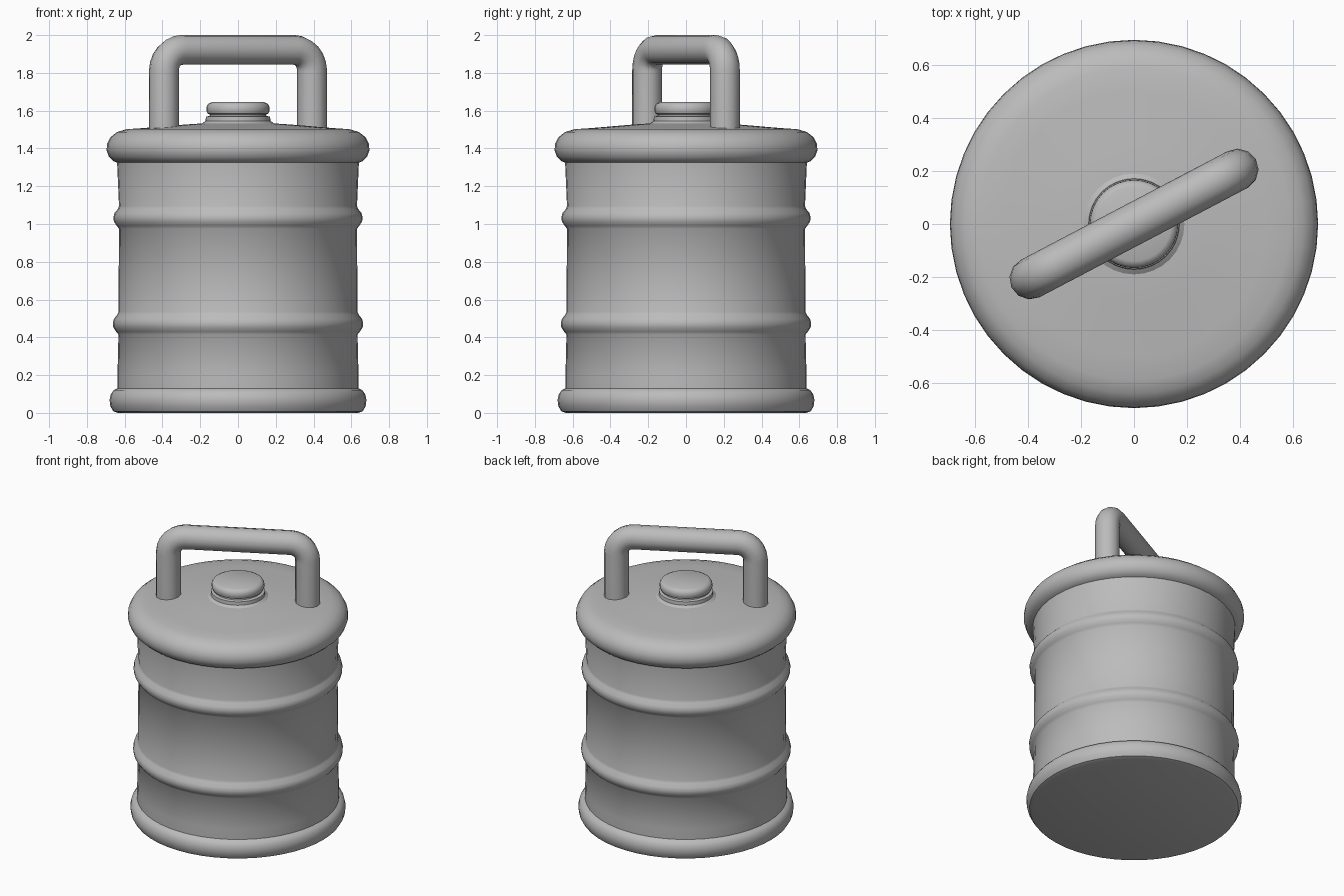
import bpy, bmesh, math
from mathutils import Vector

if "Cube" in bpy.data.objects:
    bpy.data.objects.remove(bpy.data.objects["Cube"])

grey = bpy.data.materials.new("mid grey")
grey.diffuse_color = (0.5, 0.5, 0.5, 1)
grey.use_nodes = True
grey.node_tree.nodes["Principled BSDF"].inputs["Base Color"].default_value = grey.diffuse_color


def finish(obj, angle=40):
    obj.data.materials.clear()
    obj.data.materials.append(grey)
    bpy.ops.object.select_all(action='DESELECT')
    obj.select_set(True)
    bpy.context.view_layer.objects.active = obj
    bpy.ops.object.shade_smooth_by_angle(angle=math.radians(angle))


def lathe(name, profile, sides, angle=40):
    """Revolve (radius, height) points about z; radius 0 closes the end."""
    bm = bmesh.new()
    rings = []
    for r, z in profile:
        if r == 0:
            rings.append([bm.verts.new((0, 0, z))] * sides)
        else:
            rings.append([bm.verts.new((r * math.cos(math.tau * i / sides),
                                        r * math.sin(math.tau * i / sides), z))
                          for i in range(sides)])
    for a, b in zip(rings, rings[1:]):
        for i in range(sides):
            j = (i + 1) % sides
            bm.faces.new(list(dict.fromkeys((a[i], a[j], b[j], b[i]))))
    bmesh.ops.recalc_face_normals(bm, faces=bm.faces)
    mesh = bpy.data.meshes.new(name)
    bm.to_mesh(mesh)
    bm.free()
    obj = bpy.data.objects.new(name, mesh)
    bpy.context.collection.objects.link(obj)
    finish(obj, angle)


def rib(r, z):
    """Rounded raised band on the drum wall."""
    return [(r, z - 0.055), (r + 0.012, z - 0.04), (r + 0.027, z - 0.018),
            (r + 0.03, z + 0.005), (r + 0.024, z + 0.028), (r + 0.006, z + 0.05), (r, z + 0.065)]


# drum: foot ring, wall with two ribs, rolled lid and shallow domed top
drum = [(0, 0), (0.635, 0), (0.66, 0.008), (0.676, 0.035), (0.68, 0.07), (0.673, 0.1),
        (0.658, 0.12), (0.638, 0.13), (0.638, 0.2)]
drum += rib(0.633, 0.47) + rib(0.63, 1.03)
drum += [(0.64, 1.325), (0.66, 1.333), (0.683, 1.355), (0.696, 1.39), (0.693, 1.425),
         (0.675, 1.46), (0.64, 1.487), (0.59, 1.502), (0.5, 1.508), (0.3, 1.525),
         (0.2, 1.532), (0, 1.535)]
lathe("drum", drum, 48)

# filler neck and screw cap
lathe("filler_neck", [(0.2, 1.525), (0.18, 1.54), (0.172, 1.545), (0.17, 1.568),
                      (0.15, 1.572), (0.145, 1.6)], 32)
lathe("screw_cap", [(0, 1.578), (0.145, 1.578), (0.16, 1.584), (0.167, 1.6), (0.166, 1.622),
                    (0.157, 1.637), (0.14, 1.645), (0, 1.645)], 32)

# carrying handle: round tube swept along a bent path, turned across the lid
end, top, bend = Vector((0.392, 0.206, 0)), 1.922, 0.11
side = end.normalized()
half = [end + Vector((0, 0, 1.47))]
for k in range(7):
    a = math.pi / 2 * k / 6
    half.append(end - side * bend * (1 - math.cos(a))
                + Vector((0, 0, top - bend + bend * math.sin(a))))
path = half + [Vector((-p.x, -p.y, p.z)) for p in reversed(half)]
curve = bpy.data.curves.new("handle", 'CURVE')
curve.dimensions = '3D'
curve.bevel_depth = 0.079
curve.bevel_resolution = 4
spline = curve.splines.new('POLY')
spline.points.add(len(path) - 1)
for point, p in zip(spline.points, path):
    point.co = (*p, 1)
handle = bpy.data.objects.new("handle", curve)
bpy.context.collection.objects.link(handle)
handle.select_set(True)
bpy.context.view_layer.objects.active = handle
bpy.ops.object.select_all(action='DESELECT')
handle.select_set(True)
bpy.ops.object.convert(target='MESH')
finish(bpy.context.view_layer.objects.active)
